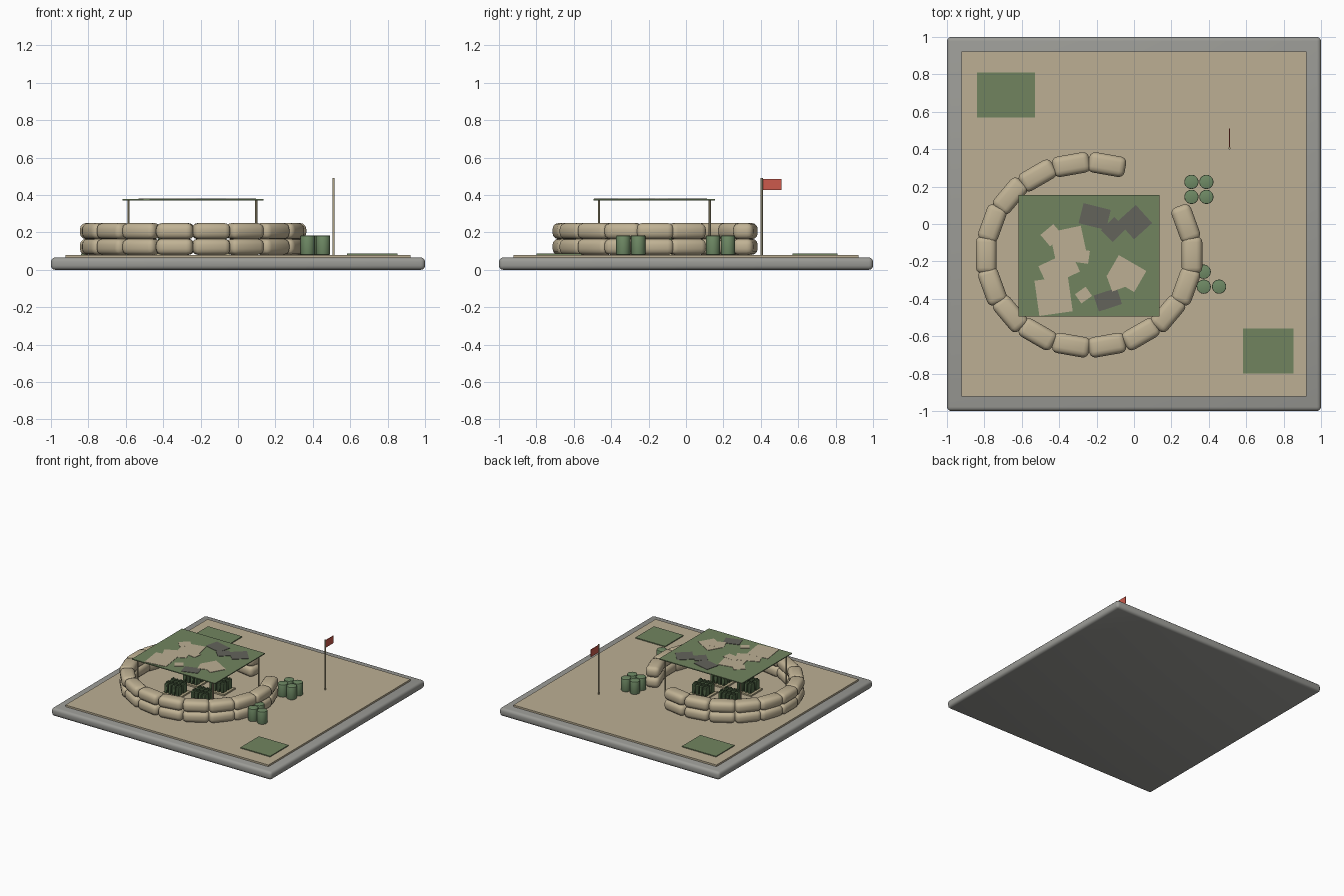
import bpy, bmesh, math
from mathutils import Matrix

cube = bpy.data.objects.get("Cube")
if cube:
    bpy.data.objects.remove(cube, do_unlink=True)


def material(name, hex_code):
    rgb = []
    for i in (0, 2, 4):
        c = int(hex_code[i:i + 2], 16) / 255
        rgb.append(c / 12.92 if c < 0.04 else ((c + 0.055) / 1.055) ** 2.4)
    m = bpy.data.materials.new(name)
    m.use_nodes = True
    m.diffuse_color = (*rgb, 1)
    m.node_tree.nodes["Principled BSDF"].inputs["Base Color"].default_value = (*rgb, 1)
    return m


CONCRETE = material("concrete grey", "9B9B96")
SAND = material("sand", "BCAF94")
BAG = material("sandbag tan", "C0B294")
GREEN = material("olive green", "71845F")
DRUM = material("drum green", "6F8A65")
CAN = material("dark green", "556B4A")
CHARCOAL = material("charcoal", "63635B")
WOOD = material("pole beige", "B5AA88")
RED = material("flag red", "CC5A4C")


def finish(name, bm, mat, loc, rot=0.0, smooth=False):
    mesh = bpy.data.meshes.new(name)
    bm.to_mesh(mesh)
    bm.free()
    mesh.materials.append(mat)
    return place(name, mesh, loc, rot, smooth)


def place(name, mesh, loc, rot=0.0, smooth=False):
    obj = bpy.data.objects.new(name, mesh)
    bpy.context.collection.objects.link(obj)
    obj.location = loc
    obj.rotation_euler.z = rot
    if smooth:
        bpy.ops.object.select_all(action="DESELECT")
        obj.select_set(True)
        bpy.context.view_layer.objects.active = obj
        bpy.ops.object.shade_smooth_by_angle(angle=math.radians(40))
    return obj


def box(name, size, loc, mat, rot=0.0, bevel=0.0, segments=2):
    bm = bmesh.new()
    bmesh.ops.create_cube(bm, size=1, matrix=Matrix.Diagonal((*size, 1)))
    if bevel:
        bmesh.ops.bevel(bm, geom=bm.edges[:], offset=bevel, segments=segments,
                        profile=0.5, affect="EDGES")
    return finish(name, bm, mat, loc, rot, bevel > 0)


def cylinder(name, radius, height, loc, mat, sides=16, bevel=0.0):
    bm = bmesh.new()
    bmesh.ops.create_cone(bm, cap_ends=True, segments=sides, radius1=radius,
                          radius2=radius, depth=height)
    if bevel:
        rims = [e for e in bm.edges if abs(e.verts[0].co.z - e.verts[1].co.z) < 1e-5]
        bmesh.ops.bevel(bm, geom=rims, offset=bevel, segments=2, profile=0.5, affect="EDGES")
    return finish(name, bm, mat, (loc[0], loc[1], loc[2] + height / 2), 0, True)


GROUND = 0.08
CX, CY = -0.24, -0.165

# Ground slab and sand surface
box("base_slab", (2, 2, 0.066), (0, 0, 0.033), CONCRETE, bevel=0.022, segments=3)
box("sand_surface", (1.845, 1.845, 0.03), (0, 0, GROUND - 0.015), SAND)

# Two courses of sandbags on an oval, with an entrance gap at the back left
bag = box("sandbag", (0.11, 0.2, 0.086), (0, 0, -9), BAG, bevel=0.032, segments=3)
bag_mesh = bag.data
bpy.data.objects.remove(bag)
for layer in range(2):
    for step in range(4, 20):
        a = math.radians(20 * step)
        place("sandbag", bag_mesh, (CX + 0.55 * math.cos(a), CY + 0.49 * math.sin(a),
                                    GROUND + 0.043 + 0.084 * layer), a)

# Canopy with four poles
box("canopy_net", (0.755, 0.65, 0.007), (CX, -0.17, 0.374), GREEN)
for x in (-0.585, 0.098):
    for y in (-0.465, 0.127):
        cylinder("canopy_pole", 0.006, 0.291, (x, y, GROUND), WOOD, 8)

# Camouflage patches: x, y, width, depth, turn in degrees
patches = {
    SAND: [(-0.35, -0.11, 0.17, 0.17, 12), (-0.44, -0.06, 0.09, 0.08, 40),
           (-0.4, -0.24, 0.19, 0.12, 25), (-0.3, -0.17, 0.12, 0.07, -8),
           (-0.43, -0.385, 0.18, 0.19, 8), (-0.04, -0.265, 0.17, 0.13, -30),
           (-0.08, -0.3, 0.11, 0.09, 20), (-0.27, -0.38, 0.07, 0.06, 35)],
    CHARCOAL: [(-0.21, 0.04, 0.15, 0.11, -14), (-0.11, -0.03, 0.1, 0.09, 45),
               (0.005, 0.01, 0.13, 0.13, 42), (-0.14, -0.405, 0.13, 0.09, 18)],
}
for mat, rows in patches.items():
    for i, (x, y, w, d, turn) in enumerate(rows):
        box("canopy_patch", (w, d, 0.003), (x, y, 0.379 + 0.0002 * i), mat,
            math.radians(turn))

# Pallets of fuel cans beneath the canopy
for px in (-0.365, -0.125):
    for py in (-0.285, -0.045):
        box("pallet", (0.16, 0.15, 0.012), (px, py, GROUND + 0.006), WOOD)
        for i in range(4):
            for j in range(2):
                x, y = px + (i - 1.5) * 0.034, py + (j - 0.5) * 0.065
                box("fuel_can", (0.026, 0.054, 0.078), (x, y, GROUND + 0.051), CAN,
                    bevel=0.004, segments=1)
                box("can_handle", (0.01, 0.03, 0.012), (x, y, GROUND + 0.095), CAN)

# Drums beside the entrance and the wall
drums = [(x, y) for x in (0.307, 0.387) for y in (0.145, 0.225)]
drums += [(0.373, -0.255), (0.373, -0.335), (0.455, -0.335)]
for x, y in drums:
    cylinder("drum", 0.038, 0.103, (x, y, GROUND), DRUM, 20, 0.004)

# Ground mats
box("back_mat", (0.31, 0.24, 0.007), (-0.685, 0.69, GROUND + 0.0035), GREEN)
box("front_mat", (0.27, 0.24, 0.007), (0.717, -0.68, GROUND + 0.0035), GREEN)

# Flag
cylinder("flag_pole", 0.006, 0.412, (0.51, 0.405, GROUND), WOOD, 10)
box("flag", (0.005, 0.1, 0.06), (0.51, 0.461, 0.456), RED)
